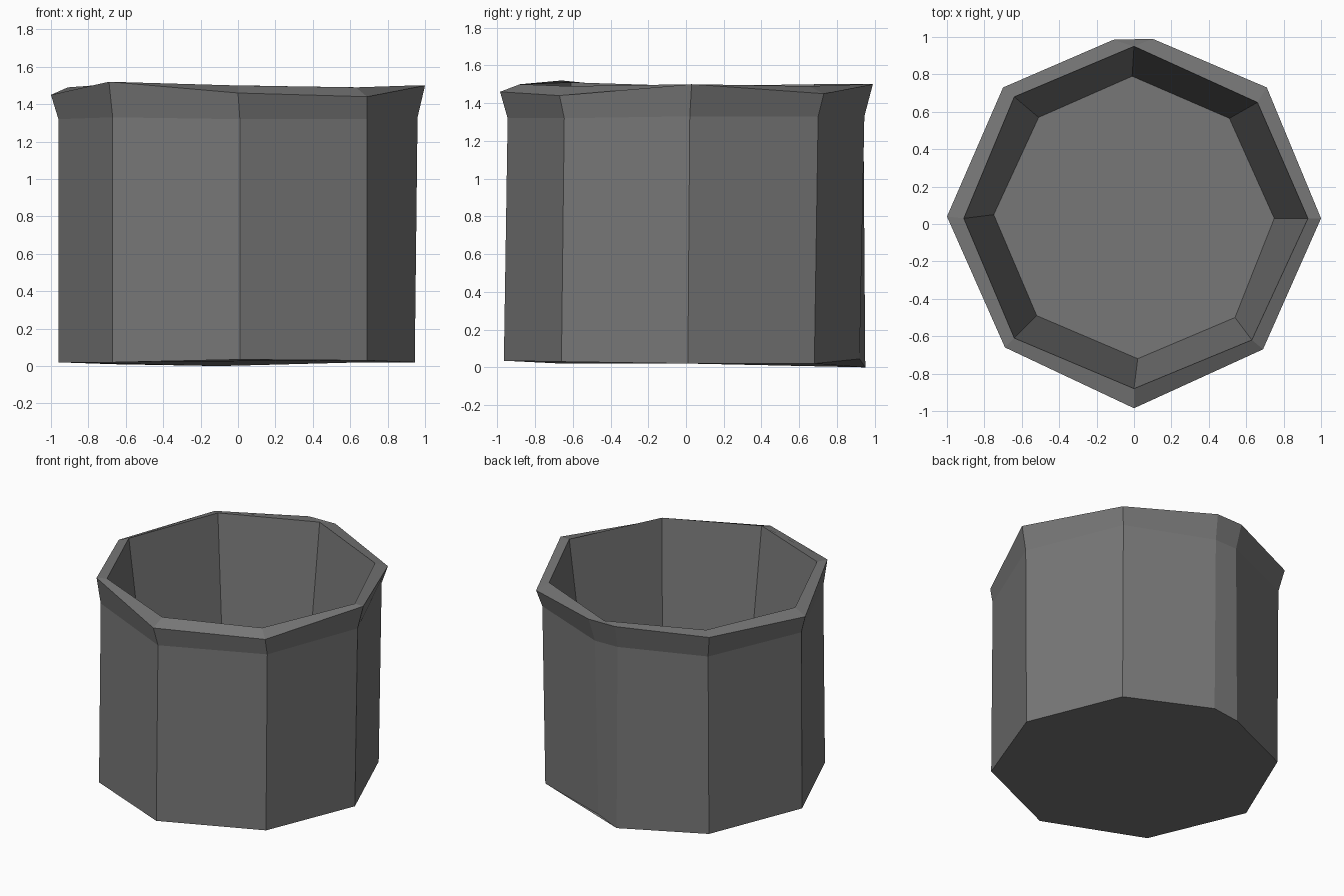
import bpy, bmesh

# Rings run counter-clockwise from the front; the outer back corner is chamfered
outer_base = [(0.01, -.965, .035), (.69, -.66, .03), (.945, .01, .02), (.67, .68, .02),
              (.07, .92, .045), (-.1, .95, 0), (-.67, .69, .01), (-.96, .02, .02), (-.67, -.66, .02)]
outer_neck = [(0.01, -.945, 1.32), (.69, -.645, 1.32), (.96, .02, 1.33), (.68, .70, 1.33),
              (.08, .945, 1.33), (-.1, .94, 1.33), (-.67, .70, 1.32), (-.96, .03, 1.32), (-.67, -.64, 1.33)]
lip = [(0, -.985, 1.46), (.69, -.67, 1.44), (1, .03, 1.50), (.71, .73, 1.45),
       (.10, .99, 1.50), (-.11, .985, 1.50), (-.70, .73, 1.48), (-1, .04, 1.45), (-.69, -.66, 1.52)]
inner_rim = [(.0, -.88, 1.50), (.63, -.62, 1.49), (.93, .03, 1.50), (.66, .65, 1.49),
             (0, .95, 1.50), (0, .95, 1.50), (-.64, .68, 1.50), (-.91, .03, 1.49), (-.64, -.61, 1.51)]
floor_xy = [(.02, -.72), (.54, -.50), (.75, .03), (.51, .565), (-.01, .79), (-.01, .79),
            (-.51, .57), (-.75, .05), (-.52, -.49)]
inner_floor = [(x, y, .13) for x, y in floor_xy]

# Bridge the rings into one hollow pot
bm = bmesh.new()
rings = [[bm.verts.new(p) for p in r]
         for r in (outer_base, outer_neck, lip, inner_rim, inner_floor)]
n = len(outer_base)
for a, b in zip(rings, rings[1:]):
    for i in range(n):
        j = (i + 1) % n
        bm.faces.new((a[i], a[j], b[j], b[i]))
bm.faces.new(rings[0][::-1])
bm.faces.new(rings[-1])
bmesh.ops.remove_doubles(bm, verts=bm.verts, dist=0.001)
bmesh.ops.recalc_face_normals(bm, faces=bm.faces)

mesh = bpy.data.meshes.new("pot")
bm.to_mesh(mesh)
bm.free()
pot = bpy.data.objects.new("pot", mesh)
bpy.context.collection.objects.link(pot)

# Plain dark grey
mat = bpy.data.materials.new("dark grey")
mat.diffuse_color = (.185, .185, .185, 1)
mesh.materials.append(mat)
